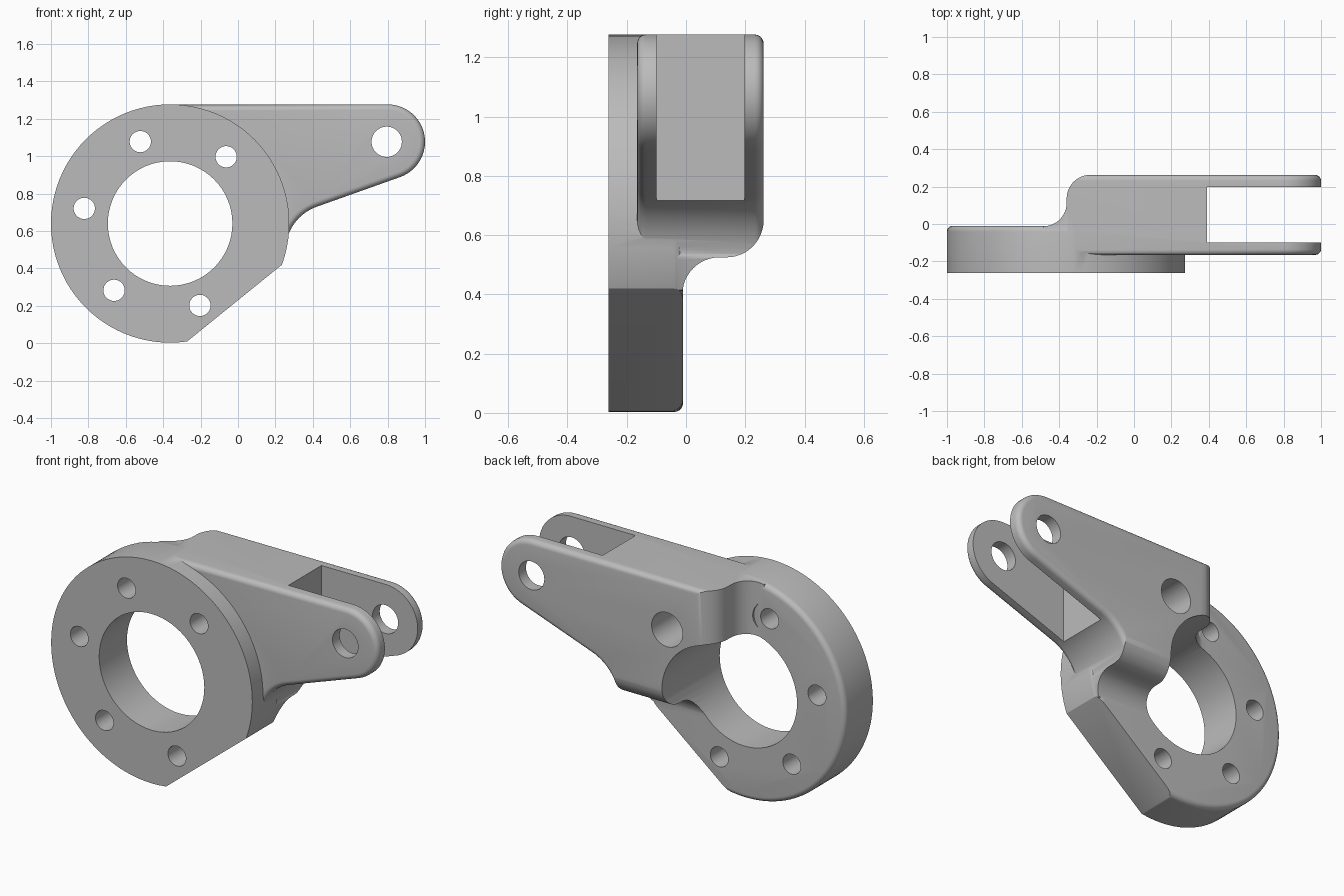
import bpy, bmesh
from math import cos, sin, radians, pi

cube = bpy.data.objects.get("Cube")
if cube:
    bpy.data.objects.remove(cube, do_unlink=True)

# One plain grey metal
grey = bpy.data.materials.new("grey_metal")
grey.use_nodes = True
colour = (0.5, 0.5, 0.5, 1)
grey.diffuse_color = colour
grey.node_tree.nodes["Principled BSDF"].inputs["Base Color"].default_value = colour

# Key dimensions
RING = (-0.363, 0.64)
RING_R = 0.637
FRONT, RING_BACK, ARM_FRONT, BACK = -0.262, -0.01, -0.165, 0.262
EYE = (0.8, 1.077)


def arc(centre, r, start, end, n):
    """Points on an arc, angles in degrees."""
    steps = [radians(start + (end - start) * i / n) for i in range(n + 1)]
    return [(centre[0] + r * cos(a), centre[1] + r * sin(a)) for a in steps]


def circle(centre, r, n=64):
    return arc(centre, r, 0, 360, n)[:-1]


AXES = {"x": lambda u, v, h: (h, v, u),
        "y": lambda u, v, h: (u, h, v),
        "z": lambda u, v, h: (u, v, h)}


def prism(name, points, lo, hi, axis="y", round_at=(), radius=0.03):
    """Extrude a profile along an axis, rounding the rim of chosen caps."""
    place = AXES[axis]
    bm = bmesh.new()
    low = [bm.verts.new(place(u, v, lo)) for u, v in points]
    high = [bm.verts.new(place(u, v, hi)) for u, v in points]
    caps = {lo: bm.faces.new(low), hi: bm.faces.new(high)}
    n = len(points)
    for i in range(n):
        j = (i + 1) % n
        bm.faces.new((low[i], low[j], high[j], high[i]))
    bmesh.ops.recalc_face_normals(bm, faces=bm.faces[:])
    rims = [e for h in round_at for e in caps[h].edges]
    if rims:
        bmesh.ops.bevel(bm, geom=rims, offset=radius, segments=5,
                        profile=0.5, affect="EDGES")
    mesh = bpy.data.meshes.new(name)
    bm.to_mesh(mesh)
    bm.free()
    mesh.materials.append(grey)
    obj = bpy.data.objects.new(name, mesh)
    bpy.context.collection.objects.link(obj)
    return obj


def combine(target, other, operation):
    """Apply a boolean and discard the second solid."""
    mod = target.modifiers.new("cut", "BOOLEAN")
    mod.operation, mod.object, mod.solver = operation, other, "EXACT"
    bpy.context.view_layer.objects.active = target
    bpy.ops.object.modifier_apply(modifier=mod.name)
    bpy.data.objects.remove(other, do_unlink=True)


def step_profile(wall):
    """S-shaped rise from the ring's back to the arm's back."""
    r = 0.125
    return ([(-2, -0.6), (-2, -0.05), (wall - r, -0.05)]
            + arc((wall - r, RING_BACK + r - 0.002), r, -90, 0, 12)
            + arc((wall + r, BACK - r), r, 180, 90, 12)
            + [(wall + r, 0.6), (2, 0.6), (2, -0.6)])


# Mounting ring
bracket = prism("clevis_bracket", circle(RING, RING_R, 96), FRONT, RING_BACK,
                round_at=(RING_BACK,))

# Tapered arm, blended into the ring underneath
inner_r = RING_R - 0.002
outline = (arc(RING, inner_r, 105, 90, 6)
           + arc(EYE, 0.2, 90, -70.4, 28)
           + arc((0.504, 0.494), 0.25, 109.6, 170, 14)
           + arc(RING, inner_r, -10.5, -21, 4)
           + [(-0.527, 0.38)])
arm = prism("arm", outline, ARM_FRONT, BACK, round_at=(ARM_FRONT, BACK))
combine(arm, prism("side_step", step_profile(-0.36), -1, 3, "z"), "INTERSECT")
combine(arm, prism("lower_step", step_profile(0.525), -2, 2, "x"), "INTERSECT")
combine(bracket, arm, "UNION")

# Fork slot between the two lugs, and the pin hole through them
slot = [(0.39, 0.3), (1.3, 0.3), (1.3, 1.6), (0.39, 1.6)]
combine(bracket, prism("slot", slot, -0.1, 0.197), "DIFFERENCE")
combine(bracket, prism("pin_hole", circle((0.795, 1.077), 0.081, 48), -1, 1), "DIFFERENCE")

# Flat across the lower corner of the ring
flat = [(-0.28, 0.003), (0.235, 0.42), (0.75, 0.837), (0.9, -0.4), (-0.8, -0.418)]
flat = [flat[0], flat[1], (0.6, 0.42), (0.6, -0.4), (-0.778, -0.4)]
combine(bracket, prism("corner_flat", flat, -1, 1), "DIFFERENCE")

# Central bore
combine(bracket, prism("bore", circle(RING, 0.333), -1, 1), "DIFFERENCE")

# Bolt holes, each with a wide clearance behind the ring
for i in range(5):
    a = radians(50 + 60 * i)
    spot = (RING[0] + 0.466 * cos(a), RING[1] + 0.466 * sin(a))
    combine(bracket, prism("bolt_hole", circle(spot, 0.057, 32), -1, 1), "DIFFERENCE")
    combine(bracket, prism("clearance", circle(spot, 0.098, 40), RING_BACK + 0.002, 1),
            "DIFFERENCE")

# Smooth shading with crisp edges
bpy.ops.object.select_all(action="DESELECT")
bracket.select_set(True)
bpy.context.view_layer.objects.active = bracket
bpy.ops.object.shade_smooth_by_angle(angle=radians(30))
